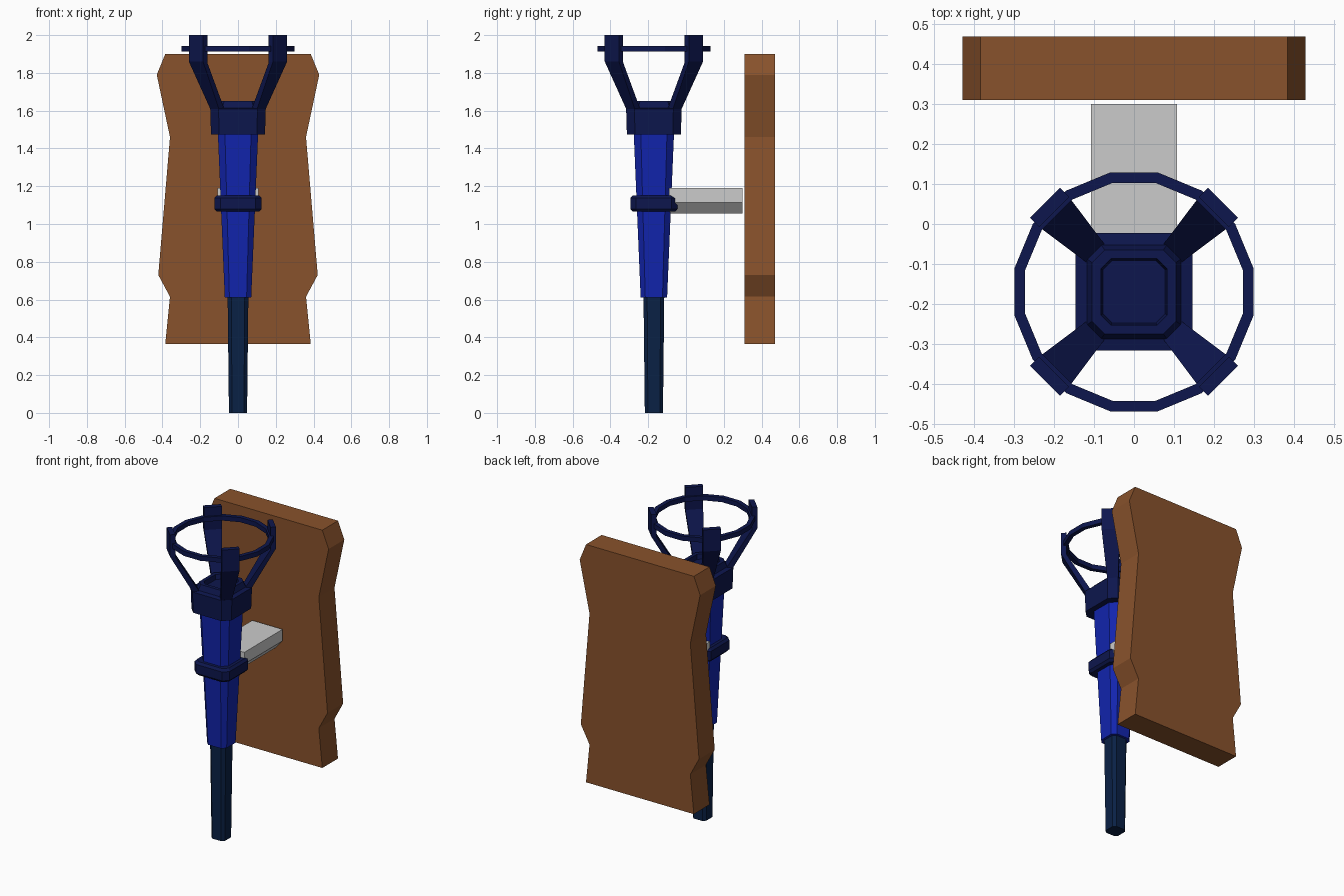
import bpy, bmesh, math
from mathutils import Vector, Matrix

if "Cube" in bpy.data.objects:
    bpy.data.objects.remove(bpy.data.objects["Cube"])

AXIS_Y = -0.17  # torch axis


def material(name, rgb):
    m = bpy.data.materials.new(name)
    m.diffuse_color = (*rgb, 1)
    m.use_nodes = True
    m.node_tree.nodes["Principled BSDF"].inputs["Base Color"].default_value = m.diffuse_color
    return m


BLUE = material("blue", (0.006, 0.018, 0.42))
NAVY = material("navy", (0.004, 0.008, 0.075))
DARK = material("dark_teal", (0.003, 0.015, 0.06))
WOOD = material("wood", (0.25, 0.085, 0.025))


def loft(name, rings, mat=None, closed=False):
    """Skin a list of equal-length point loops; caps the ends unless closed."""
    bm = bmesh.new()
    loops = [[bm.verts.new(p) for p in r] for r in rings]
    n = len(loops[0])
    pairs = list(zip(loops, loops[1:]))
    if closed:
        pairs.append((loops[-1], loops[0]))
    else:
        bm.faces.new(loops[0])
        bm.faces.new(loops[-1])
    for a, b in pairs:
        for i in range(n):
            j = (i + 1) % n
            bm.faces.new((a[i], a[j], b[j], b[i]))
    bmesh.ops.recalc_face_normals(bm, faces=bm.faces)
    me = bpy.data.meshes.new(name)
    bm.to_mesh(me)
    bm.free()
    ob = bpy.data.objects.new(name, me)
    bpy.context.collection.objects.link(ob)
    if mat:
        me.materials.append(mat)
    return ob


def octagon(h, z, k):
    """Square of half width h with chamfered corners, flat side h*k."""
    c = h * k
    pts = [(h, -c), (h, c), (c, h), (-c, h), (-h, c), (-h, -c), (-c, -h), (c, -h)]
    return [(x, y + AXIS_Y, z) for x, y in pts]


def shaft(name, profile, mat, k=0.65):
    return loft(name, [octagon(h, z, k) for h, z in profile], mat)


# Torch shaft, from the bottom up
shaft("handle", [(0.048, 0), (0.055, 0.62)], DARK)
shaft("torch_body", [(0.07, 0.61), (0.107, 1.49)], BLUE)
shaft("middle_band", [(0.112, 1.065), (0.125, 1.08), (0.125, 1.137), (0.112, 1.152)], NAVY, 0.75)
shaft("collar", [(0.143, 1.475), (0.147, 1.61), (0.118, 1.615), (0.105, 1.65),
                 (0.083, 1.65), (0.078, 1.62)], NAVY, 0.7)

# Four prongs holding the ring: (inner radius, outer radius, half width, z inner, z outer)
sections = [(0.135, 0.173, 0.032, 1.61, 1.605),
            (0.283, 0.315, 0.053, 1.855, 1.86),
            (0.283, 0.315, 0.053, 2.0, 2.0)]
for i in range(4):
    turn = Matrix.Translation((0, AXIS_Y, 0)) @ Matrix.Rotation(math.radians(45 + 90 * i), 4, 'Z')
    rings = [[turn @ Vector(p) for p in ((a, -w, za), (b, -w, zb), (b, w, zb), (a, w, za))]
             for a, b, w, za, zb in sections]
    loft(f"prong_{i + 1}", rings, NAVY)

# Sixteen-sided ring
rings = []
for i in range(16):
    t = math.radians(11.25 + 22.5 * i)
    rings.append([(r * math.cos(t), r * math.sin(t) + AXIS_Y, z)
                  for r, z in ((0.278, 1.913), (0.305, 1.913), (0.305, 1.943), (0.278, 1.943))])
loft("ring", rings, NAVY, closed=True)

# Grey bracket with a tapered underside
section = [(-0.055, 1.055), (0.055, 1.055), (0.108, 1.115), (0.108, 1.19), (-0.108, 1.19), (-0.108, 1.115)]
loft("bracket", [[(x, y, z) for x, z in section] for y in (-0.09, 0.30)])

# Wooden back board with a wavy outline
side = [(0.385, 0.365), (0.36, 0.615), (0.422, 0.73), (0.36, 1.46), (0.43, 1.79), (0.385, 1.9)]
outline = side + [(-x, z) for x, z in reversed(side)]
loft("back_board", [[(x, y, z) for x, z in outline] for y in (0.31, 0.47)], WOOD)
